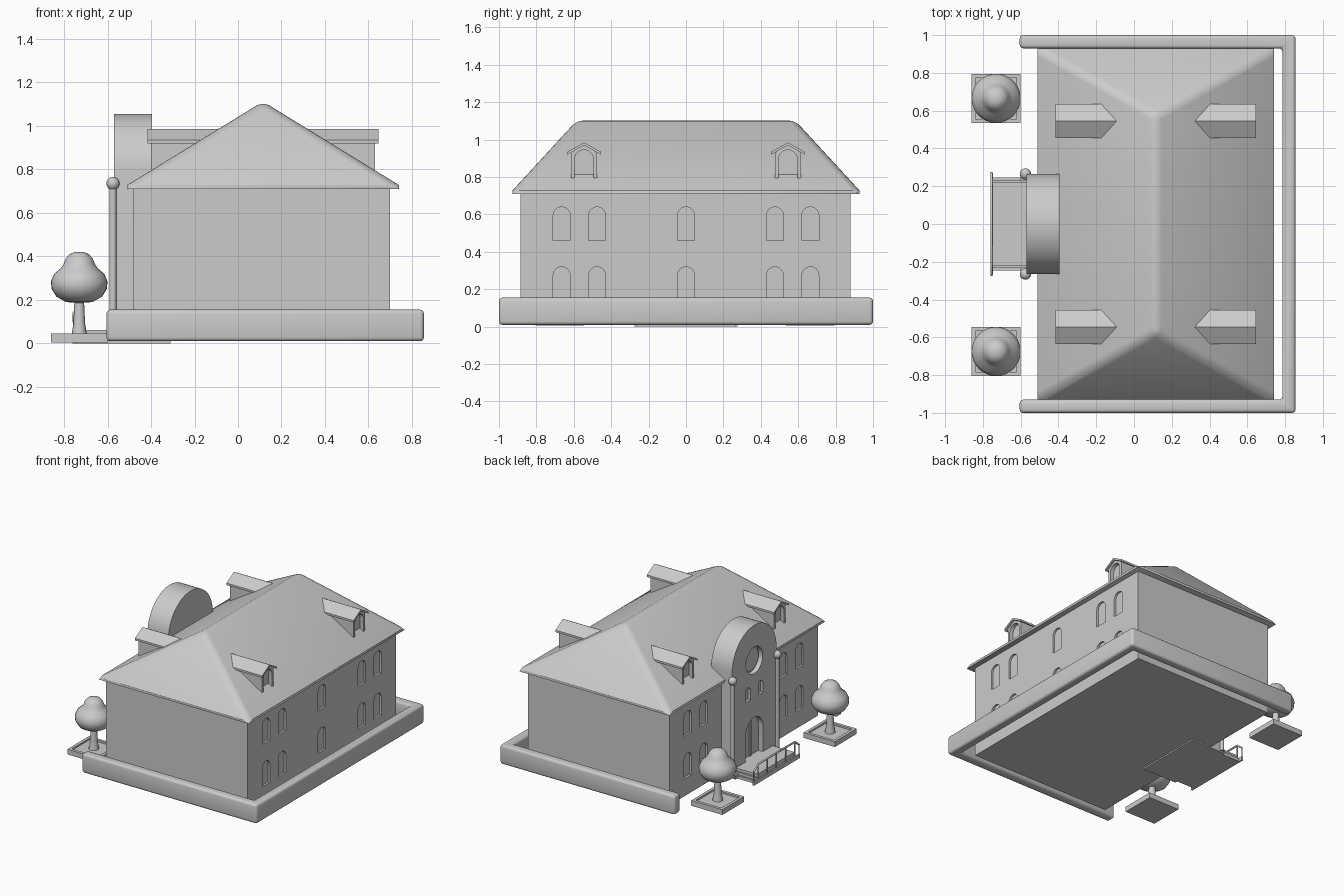
import bpy, bmesh, math
from mathutils import Vector

cube = bpy.data.objects.get("Cube")
if cube:
    bpy.data.objects.remove(cube, do_unlink=True)

stone = bpy.data.materials.new("pale grey")
stone.use_nodes = True
GREY = (0.6, 0.6, 0.6, 1)
stone.diffuse_color = GREY
stone.node_tree.nodes["Principled BSDF"].inputs["Base Color"].default_value = GREY


def activate(ob):
    bpy.ops.object.select_all(action='DESELECT')
    ob.select_set(True)
    bpy.context.view_layer.objects.active = ob


def finish(name, bm, bevel=0, segments=3, angle=30):
    bmesh.ops.recalc_face_normals(bm, faces=bm.faces)
    mesh = bpy.data.meshes.new(name)
    bm.to_mesh(mesh)
    bm.free()
    ob = bpy.data.objects.new(name, mesh)
    bpy.context.collection.objects.link(ob)
    mesh.materials.append(stone)
    activate(ob)
    if bevel:
        mod = ob.modifiers.new("bevel", 'BEVEL')
        mod.width, mod.segments = bevel, segments
        mod.limit_method = 'ANGLE'
        mod.angle_limit = math.radians(20)
        bpy.ops.object.modifier_apply(modifier=mod.name)
    bpy.ops.object.shade_smooth_by_angle(angle=math.radians(angle))
    return ob


def prism(bm, outline, lo, hi, axis="x"):
    """Extrude an outline: (y, z) along x, or (x, y) along z."""
    place = (lambda p, t: (t, p[0], p[1])) if axis == "x" else (lambda p, t: (p[0], p[1], t))
    face = bm.faces.new([bm.verts.new(place(p, lo)) for p in outline])
    new = bmesh.ops.extrude_face_region(bm, geom=[face])["geom"]
    shift = Vector(place((0, 0), hi - lo))
    bmesh.ops.translate(bm, vec=shift, verts=[v for v in new if isinstance(v, bmesh.types.BMVert)])


def rect(a0, a1, b0, b1):
    return [(a0, b0), (a1, b0), (a1, b1), (a0, b1)]


def box(name, x, y, z, bevel=0):
    bm = bmesh.new()
    prism(bm, rect(*y, *z), *x)
    return finish(name, bm, bevel)


def arch(y, z0, z1, w, n=12):
    """Round-topped opening outline, centred on y."""
    r = w / 2
    top = [(y + r * math.cos(math.pi * i / n), z1 - r + r * math.sin(math.pi * i / n))
           for i in range(n + 1)]
    return [(y - r, z0), (y + r, z0)] + top


def circle(y, z, r, n=48):
    return [(y + r * math.cos(math.tau * i / n), z + r * math.sin(math.tau * i / n)) for i in range(n)]


def carve(ob, shapes):
    """Cut each (outline, x0, x1) recess out of ob."""
    for outline, x0, x1 in shapes:
        bm = bmesh.new()
        prism(bm, outline, x0, x1)
        cutter = finish("cutter", bm)
        cutter.hide_render = True
        activate(ob)
        mod = ob.modifiers.new("cut", 'BOOLEAN')
        mod.operation, mod.solver, mod.object = 'DIFFERENCE', 'EXACT', cutter
        bpy.ops.object.modifier_apply(modifier=mod.name)
        bpy.data.objects.remove(cutter, do_unlink=True)
    activate(ob)
    bpy.ops.object.shade_smooth_by_angle(angle=math.radians(30))


def lathe(name, profile, x, y, n=32):
    bm = bmesh.new()
    verts = [bm.verts.new((x + r, y, z)) for r, z in profile]
    edges = [bm.edges.new(pair) for pair in zip(verts, verts[1:])]
    bmesh.ops.spin(bm, geom=verts + edges, cent=(x, y, 0), axis=(0, 0, 1),
                   angle=math.tau, steps=n, use_merge=True)
    bmesh.ops.remove_doubles(bm, verts=bm.verts, dist=0.0001)
    return finish(name, bm, angle=50)


def tube(name, points, radius):
    curve = bpy.data.curves.new(name, 'CURVE')
    curve.dimensions = '3D'
    curve.bevel_depth, curve.bevel_resolution, curve.use_fill_caps = radius, 1, True
    line = curve.splines.new('POLY')
    line.points.add(len(points) - 1)
    for p, co in zip(line.points, points):
        p.co = (*co, 1)
    curve.materials.append(stone)
    ob = bpy.data.objects.new(name, curve)
    bpy.context.collection.objects.link(ob)


# House body with recessed arched windows on both long sides
MID = 0.115
house = box("house_walls", (-0.48, 0.70), (-0.885, 0.88), (0.01, 0.715))
windows = []
for y in (-0.665, -0.475, 0, 0.475, 0.665):
    for z in (0.14, 0.46):
        windows.append((arch(y, z, z + 0.18, 0.09), 0.685, 0.75))
        if y:
            windows.append((arch(y, z, z + 0.18, 0.09), -0.55, -0.465))
carve(house, windows)

# Hipped roof with softened ridges and a shallow eave
bm = bmesh.new()
low, eave = [[bm.verts.new((x, y, z)) for x, y in rect(-0.51, 0.74, -0.928, 0.928)]
             for z in (0.71, 0.728)]
ridge = [bm.verts.new((MID, s * 0.575, 1.112)) for s in (-1, 1)]
bm.faces.new(low)
for i in range(4):
    j = (i + 1) % 4
    bm.faces.new((low[i], low[j], eave[j], eave[i]))
bm.faces.new((eave[0], eave[1], ridge[0]))
bm.faces.new((eave[1], eave[2], ridge[1], ridge[0]))
bm.faces.new((eave[2], eave[3], ridge[1]))
bm.faces.new((eave[3], eave[0], ridge[0], ridge[1]))
bmesh.ops.bevel(bm, geom=[e for e in bm.edges if max(v.co.z for v in e.verts) > 1],
                offset=0.035, segments=4, profile=0.5, affect='EDGES')
finish("hip_roof", bm, bevel=0.006, segments=2, angle=40)

# Dormers on both slopes
for side in (-1, 1):
    for y in (-0.545, 0.545):
        front, inner = MID + side * 0.515, MID + side * 0.2
        bm = bmesh.new()
        body = [(y - 0.07, 0.78), (y + 0.07, 0.78), (y + 0.07, 0.93), (y, 0.975), (y - 0.07, 0.93)]
        prism(bm, body, inner, front)
        dormer = finish("dormer_walls", bm)
        carve(dormer, [(arch(y, 0.79, 0.945, 0.10), front - side * 0.03, front + side * 0.05)])
        bm = bmesh.new()
        cap = [(y - 0.09, 0.92), (y, 0.97), (y + 0.09, 0.92),
               (y + 0.09, 0.935), (y, 0.985), (y - 0.09, 0.935)]
        prism(bm, cap, MID + side * 0.17, MID + side * 0.53)
        finish("dormer_roof", bm)

# Entrance bay with a round gable, door and windows
bm = bmesh.new()
prism(bm, arch(0, 0, 1.055, 0.53, 32), -0.57, -0.395)
bay = finish("entrance_bay", bm)
carve(bay, [(circle(0, 0.79, 0.10), -0.62, -0.535),
            (arch(0, 0.06, 0.36, 0.21), -0.62, -0.53)]
      + [(arch(s * 0.075, 0.51, 0.61, 0.055), -0.62, -0.55) for s in (-1, 1)])
bm = bmesh.new()
prism(bm, circle(0, 0.79, 0.085), -0.545, -0.53)
finish("round_window", bm)
box("door_divider", (-0.54, -0.525), (-0.008, 0.008), (0.06, 0.355))
box("entrance_base", (-0.60, -0.31), (-0.265, 0.265), (0, 0.03))

# Ball-topped columns beside the entrance
for y in (-0.265, 0.265):
    ball = [(0.03 * math.sin(a), 0.735 - 0.03 * math.cos(a))
            for a in (math.pi * i / 10 for i in range(2, 11))]
    lathe("entrance_column", [(0, 0.01), (0.016, 0.01), (0.016, 0.711)] + ball, -0.575, y, 20)

# Porch steps and railing
for half, z0, z1 in ((0.245, 0, 0.022), (0.232, 0.022, 0.042), (0.22, 0.042, 0.062)):
    box("porch_step", (-0.75, -0.56), (-half, half), (z0, z1))
box("porch_curb", (-0.76, -0.748), (-0.275, 0.275), (0, 0.03))
X = -0.754
tube("handrail", [(X, -0.27, 0.10), (X, -0.22, 0.14), (X, 0.22, 0.14), (X, 0.27, 0.10)], 0.007)
for y, z in ((-0.27, 0.10), (-0.22, 0.14), (-0.11, 0.14), (0, 0.14),
             (0.11, 0.14), (0.22, 0.14), (0.27, 0.10)):
    tube("rail_post", [(X, y, 0.01), (X, y, z)], 0.005)

# Low garden wall around three sides
bm = bmesh.new()
wall = [(-0.605, -1), (0.855, -1), (0.855, 1), (-0.605, 1),
        (-0.605, 0.93), (0.785, 0.93), (0.785, -0.93), (-0.605, -0.93)]
prism(bm, wall, 0.01, 0.155, "z")
finish("garden_wall", bm, bevel=0.018)

# Trees in square planters
CROWN = [(0, 0.185), (0.06, 0.19), (0.105, 0.215), (0.127, 0.25), (0.13, 0.285), (0.115, 0.32),
         (0.085, 0.345), (0.072, 0.365), (0.062, 0.39), (0.045, 0.41), (0.022, 0.42), (0, 0.421)]
TRUNK = [(0, 0.03), (0.036, 0.035), (0.027, 0.09), (0.022, 0.20), (0, 0.20)]
for y in (-0.675, 0.665):
    x = -0.73
    box("planter_base", (x - 0.13, x + 0.13), (y - 0.13, y + 0.13), (0.005, 0.032))
    for s in (-1, 1):
        box("planter_rim", (x - 0.13, x + 0.13),
            sorted((y + s * 0.13, y + s * 0.108)), (0.03, 0.045))
        box("planter_rim", sorted((x + s * 0.13, x + s * 0.108)),
            (y - 0.108, y + 0.108), (0.03, 0.045))
    lathe("tree_trunk", TRUNK, x, y, 16)
    lathe("tree_crown", CROWN, x, y)
